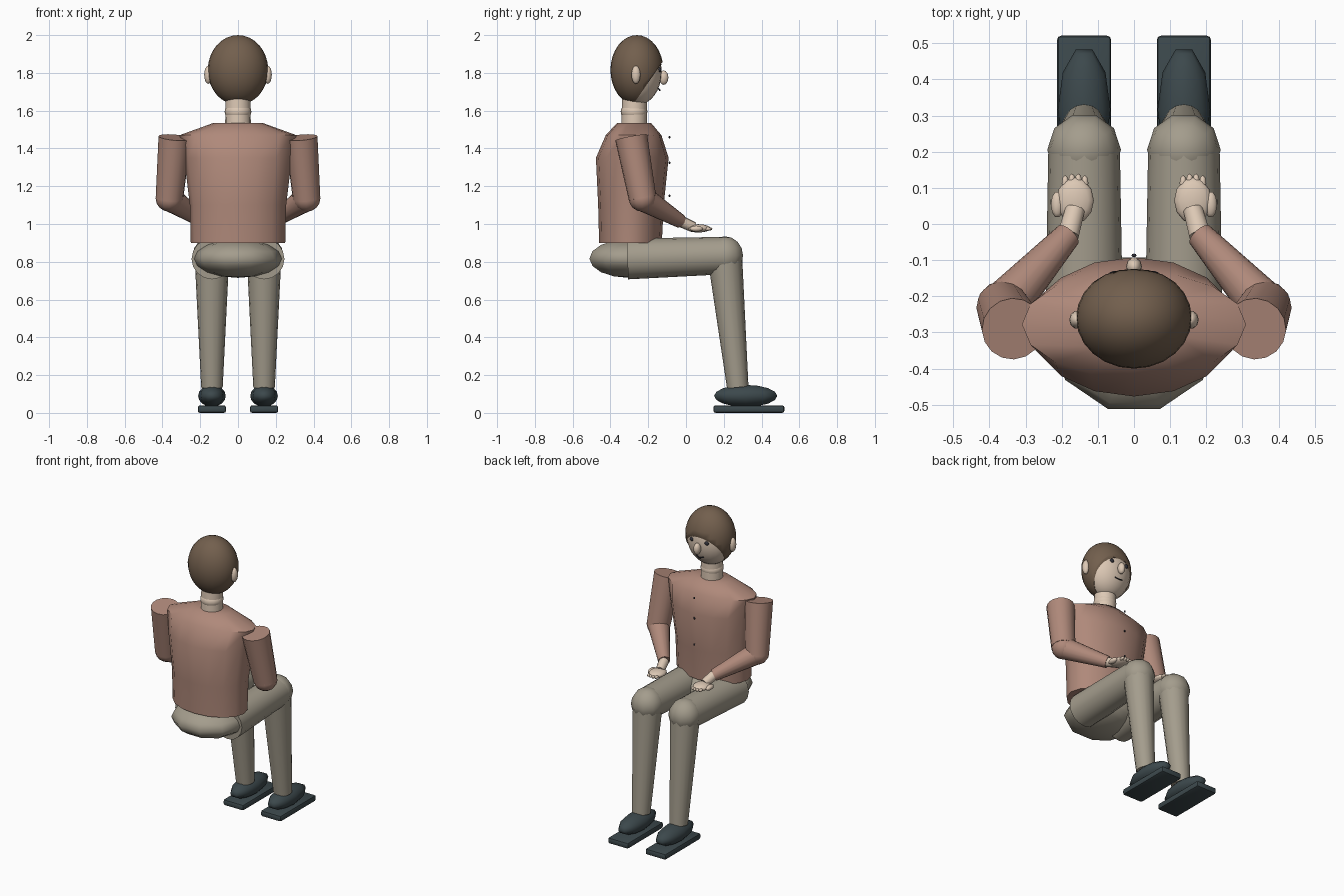
import bpy, bmesh, math
from mathutils import Vector, Matrix

if "Cube" in bpy.data.objects:
    bpy.data.objects.remove(bpy.data.objects["Cube"])


def mat(name, rgb):
    m = bpy.data.materials.new(name)
    m.diffuse_color = (*rgb, 1)
    m.use_nodes = True
    m.node_tree.nodes["Principled BSDF"].inputs["Base Color"].default_value = m.diffuse_color
    return m


SKIN = mat("skin", (0.72, 0.58, 0.46))
HAIR = mat("hair_brown", (0.17, 0.115, 0.075))
SHIRT = mat("shirt_rose", (0.43, 0.25, 0.195))
CLOTH = mat("trouser_grey", (0.37, 0.335, 0.265))
SHOE = mat("shoe_slate", (0.045, 0.065, 0.072))
DARK = mat("dark", (0.03, 0.03, 0.04))


def finish(bm, name, material, angle=50):
    bmesh.ops.recalc_face_normals(bm, faces=bm.faces)
    me = bpy.data.meshes.new(name)
    bm.to_mesh(me)
    bm.free()
    ob = bpy.data.objects.new(name, me)
    bpy.context.collection.objects.link(ob)
    me.materials.append(material)
    bpy.ops.object.select_all(action='DESELECT')
    ob.select_set(True)
    bpy.context.view_layer.objects.active = ob
    bpy.ops.object.shade_smooth_by_angle(angle=math.radians(angle))
    return ob


def ball(name, c, r, material, seg=12, rings=8, cut=None):
    bm = bmesh.new()
    bmesh.ops.create_uvsphere(bm, u_segments=seg, v_segments=rings, radius=1)
    bm.transform(Matrix.Translation(c) @ Matrix.Diagonal((*r, 1)) @ Matrix.Rotation(math.pi / 2, 4, 'Z'))
    if cut:
        res = bmesh.ops.bisect_plane(bm, geom=bm.verts[:] + bm.edges[:] + bm.faces[:],
                                     plane_co=cut[0], plane_no=cut[1], clear_outer=True)
        bmesh.ops.holes_fill(bm, edges=[e for e in res['geom_cut'] if isinstance(e, bmesh.types.BMEdge)])
    return finish(bm, name, material, 60)


def limb(name, a, b, ra, rb, material, seg=16):
    a, b = Vector(a), Vector(b)
    d = b - a
    bm = bmesh.new()
    bmesh.ops.create_cone(bm, cap_ends=True, segments=seg, radius1=ra, radius2=rb, depth=d.length)
    bm.transform(Matrix.Translation((a + b) / 2) @ d.to_track_quat('Z', 'Y').to_matrix().to_4x4())
    return finish(bm, name, material)


# torso: lofted elliptical rings (z, half width, back y, front y)
rings = [(0.90, 0.25, -0.46, -0.128), (1.10, 0.255, -0.465, -0.118), (1.35, 0.285, -0.477, -0.092),
         (1.47, 0.31, -0.425, -0.13), (1.535, 0.13, -0.365, -0.185)]
bm = bmesh.new()
N = 16
loops = []
for z, rx, y0, y1 in rings:
    loops.append([bm.verts.new((rx * math.cos(2 * math.pi * i / N),
                                (y0 + y1) / 2 + (y1 - y0) / 2 * math.sin(2 * math.pi * i / N), z))
                  for i in range(N)])
for lo, hi in zip(loops, loops[1:]):
    for i in range(N):
        bm.faces.new((lo[i], lo[(i + 1) % N], hi[(i + 1) % N], hi[i]))
bm.faces.new(loops[0])
bm.faces.new(loops[-1])
finish(bm, "shirt_torso", SHIRT)

# shirt buttons
for z in (1.46, 1.325, 1.15):
    ball("button", (0, -0.087, z), (0.007, 0.005, 0.007), DARK, 8, 6)

# hips
ball("hips", (0, -0.302, 0.817), (0.235, 0.22, 0.102), CLOTH, 10, 8)

# neck and head
limb("neck", (0, -0.275, 1.51), (0, -0.272, 1.68), 0.068, 0.066, SKIN)
ball("neck_base", (0, -0.275, 1.595), (0.071, 0.071, 0.052), SKIN, 16, 10)
ball("head", (0, -0.26, 1.805), (0.151, 0.131, 0.176), SKIN, 24, 16)
ball("hair", (0, -0.26, 1.815), (0.16, 0.14, 0.185), HAIR, 24, 16,
     cut=((0, -0.13, 1.85), Vector((0, 0.21, -0.145)).normalized()))
ball("nose", (0, -0.118, 1.775), (0.022, 0.026, 0.038), SKIN, 10, 8)

# mouth
mouth = [(-0.027, -0.146, 1.716), (0, -0.138, 1.707), (0.027, -0.146, 1.716)]
for p, q in zip(mouth, mouth[1:]):
    limb("mouth", p, q, 0.004, 0.004, DARK, 6)

for s, side in ((-1, "left"), (1, "right")):
    # face details
    ball(side + "_ear", (s * 0.158, -0.265, 1.79), (0.021, 0.025, 0.048), SKIN, 10, 8)
    ball(side + "_eye", (s * 0.055, -0.14, 1.817), (0.015, 0.01, 0.013), DARK, 10, 6)
    limb(side + "_brow", (s * 0.035, -0.134, 1.845), (s * 0.075, -0.146, 1.842), 0.004, 0.004, HAIR, 6)

    # arm
    elbow = (s * 0.363, -0.23, 1.135)
    wrist = (s * 0.182, -0.03, 1.015)
    limb(side + "_upper_arm", (s * 0.335, -0.29, 1.458), elbow, 0.086, 0.073, SHIRT)
    ball(side + "_elbow", elbow, (0.073, 0.073, 0.07), SHIRT, 12, 8)
    limb(side + "_forearm", elbow, wrist, 0.068, 0.037, SHIRT)

    # hand
    limb(side + "_wrist", wrist, (s * 0.163, 0.04, 0.983), 0.031, 0.028, SKIN, 10)
    ball(side + "_palm", (s * 0.163, 0.065, 0.977), (0.052, 0.064, 0.022), SKIN, 12, 8)
    ball(side + "_thumb", (s * 0.212, 0.054, 0.975), (0.018, 0.037, 0.016), SKIN, 10, 8)
    for i, x in enumerate((0.19, 0.172, 0.154, 0.136)):
        ball(side + "_finger", (s * x, 0.118 - 0.005 * (i in (0, 3)), 0.974),
             (0.01, 0.022, 0.01), SKIN, 8, 6)

    # leg
    knee = (s * 0.138, 0.205, 0.833)
    limb(side + "_thigh", (s * 0.138, -0.31, 0.815), knee, 0.108, 0.099, CLOTH)
    ball(side + "_knee", knee, (0.102, 0.102, 0.102), CLOTH, 10, 8)
    limb(side + "_shin", knee, (s * 0.138, 0.274, 0.135), 0.092, 0.057, CLOTH)

    # shoe
    ball(side + "_shoe", (s * 0.138, 0.316, 0.09), (0.073, 0.176, 0.058), SHOE, 10, 8)
    bm = bmesh.new()
    bmesh.ops.create_cube(bm, size=1)
    bm.transform(Matrix.Translation((s * 0.138, 0.333, 0.02)) @ Matrix.Diagonal((0.15, 0.376, 0.04, 1)))
    bmesh.ops.bevel(bm, geom=bm.edges[:], offset=0.012, segments=2, affect='EDGES', profile=0.5)
    finish(bm, side + "_sole", SHOE, 35)
